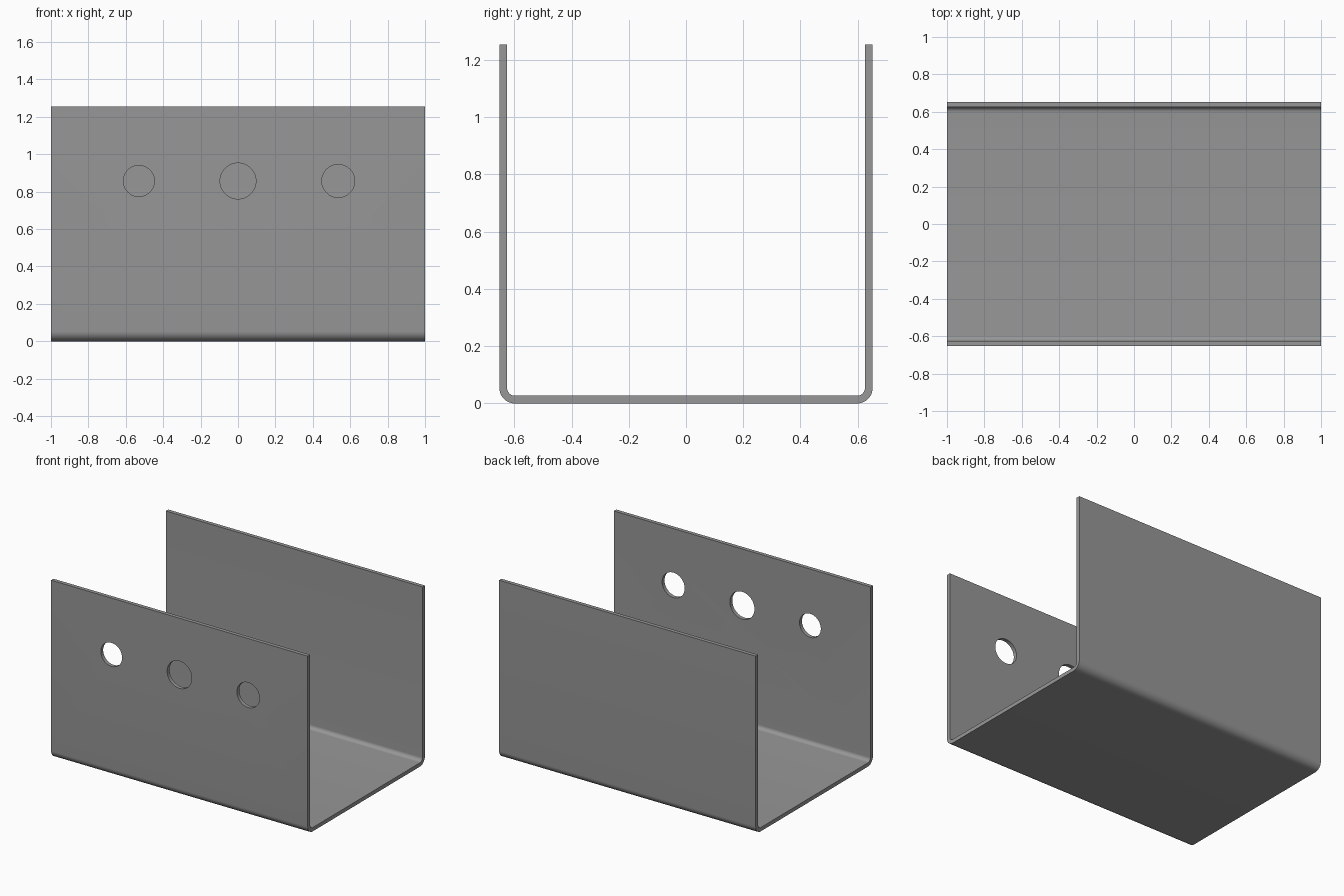
import bpy, bmesh, math

if "Cube" in bpy.data.objects:
    bpy.data.objects.remove(bpy.data.objects["Cube"])

LENGTH, HALF_W, HEIGHT = 2.0, 0.652, 1.255
T, R_OUT = 0.027, 0.054          # sheet thickness, outer bend radius
STEPS = 12                       # segments per bend

steel = bpy.data.materials.new("grey steel")
steel.diffuse_color = (0.31, 0.31, 0.31, 1)
steel.use_nodes = True
steel.node_tree.nodes["Principled BSDF"].inputs["Base Color"].default_value = steel.diffuse_color


def half_section(offset):
    """Right half of the U outline, inset by offset, from bend start to wall top."""
    r = R_OUT - offset
    cy, cz = HALF_W - R_OUT, R_OUT
    pts = []
    for i in range(STEPS + 1):
        a = -math.pi / 2 + math.pi / 2 * i / STEPS
        pts.append((cy + r * math.cos(a), cz + r * math.sin(a)))
    return pts + [(HALF_W - offset, HEIGHT)]


def full_section(offset):
    right = half_section(offset)
    return [(-y, z) for y, z in reversed(right)] + right


# Bent sheet channel: closed U profile extruded along x
bm = bmesh.new()
outline = full_section(0) + full_section(T)[::-1]
face = bm.faces.new([bm.verts.new((-LENGTH / 2, y, z)) for y, z in outline])
ext = bmesh.ops.extrude_face_region(bm, geom=[face])
verts = [g for g in ext["geom"] if isinstance(g, bmesh.types.BMVert)]
bmesh.ops.translate(bm, verts=verts, vec=(LENGTH, 0, 0))
bmesh.ops.recalc_face_normals(bm, faces=bm.faces)
mesh = bpy.data.meshes.new("channel")
bm.to_mesh(mesh)
bm.free()
channel = bpy.data.objects.new("channel", mesh)
bpy.context.collection.objects.link(channel)
mesh.materials.append(steel)

# Three round holes through the front wall only
for x, radius in ((-0.53, 0.083), (0.0, 0.096), (0.536, 0.088)):
    bpy.ops.mesh.primitive_cylinder_add(
        vertices=64, radius=radius, depth=0.3,
        location=(x, -HALF_W, 0.857), rotation=(math.pi / 2, 0, 0))
    cutter = bpy.context.object
    cutter.name = "hole_cutter"
    cutter.hide_render = True
    cutter.data.materials.append(steel)
    bpy.context.view_layer.objects.active = channel
    mod = channel.modifiers.new("hole", "BOOLEAN")
    mod.operation = "DIFFERENCE"
    mod.solver = "EXACT"
    mod.object = cutter
    bpy.ops.object.modifier_apply(modifier=mod.name)
    bpy.data.objects.remove(cutter)

# Smooth bends and hole walls, crisp edges
bpy.ops.object.select_all(action="DESELECT")
channel.select_set(True)
bpy.context.view_layer.objects.active = channel
bpy.ops.object.shade_smooth_by_angle(angle=math.radians(30))
